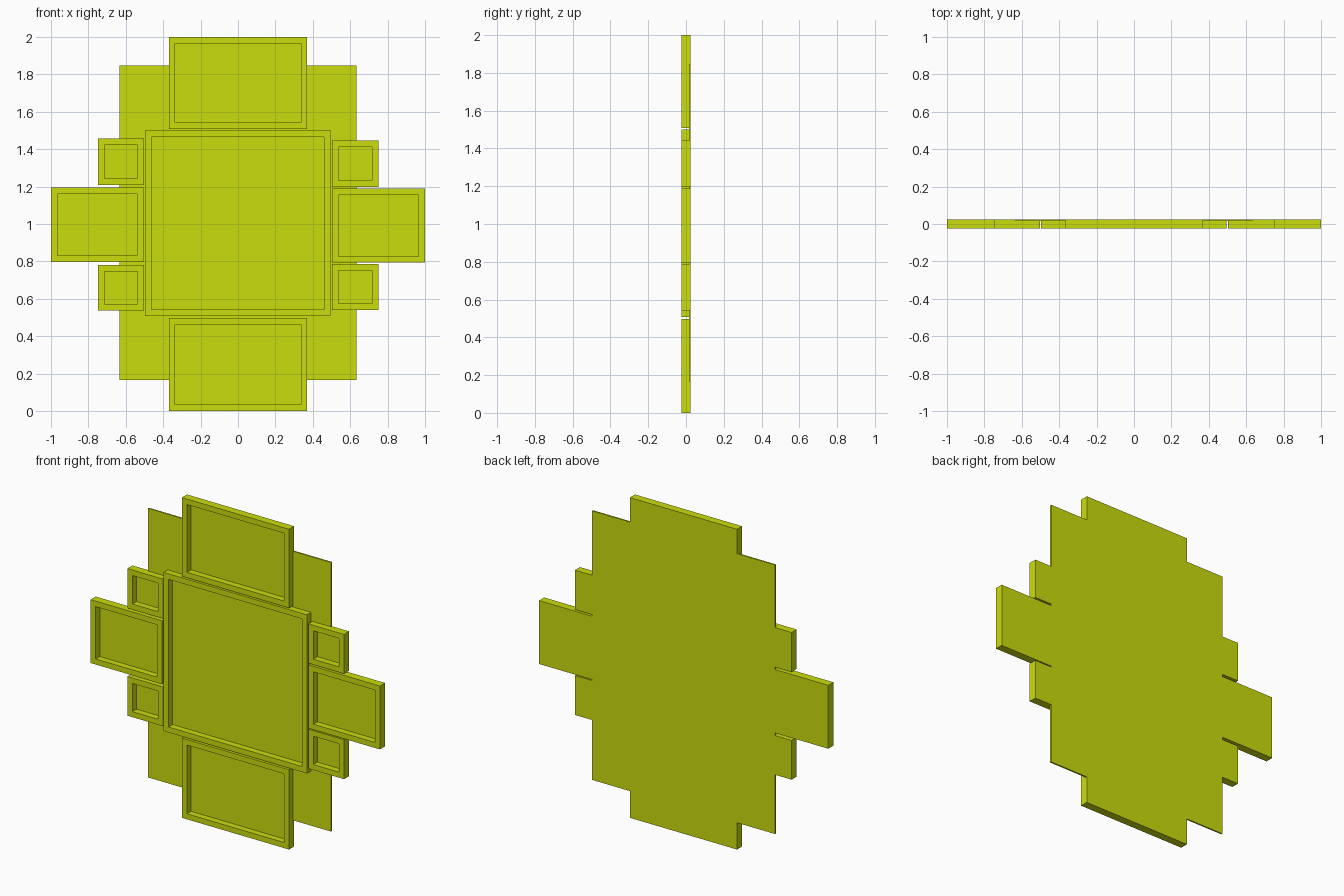
import bpy
import bmesh

if "Cube" in bpy.data.objects:
    bpy.data.objects.remove(bpy.data.objects["Cube"])

BACK, FRONT = 0.025, -0.025   # wall side and viewer side
FLOOR = 0.015                 # recess floor, level with the backing's face
RIM = 0.049                   # width of every frame border

mat = bpy.data.materials.new("lime")
mat.diffuse_color = (0.6, 0.73, 0.004, 1)
mat.use_nodes = True
mat.node_tree.nodes["Principled BSDF"].inputs["Base Color"].default_value = mat.diffuse_color


def add_object(name, bm):
    bmesh.ops.recalc_face_normals(bm, faces=bm.faces)
    mesh = bpy.data.meshes.new(name)
    bm.to_mesh(mesh)
    bm.free()
    mesh.materials.append(mat)
    bpy.context.collection.objects.link(bpy.data.objects.new(name, mesh))


def panel(name, x0, x1, z0, z1, y0=FRONT, recessed=True):
    """Box panel; the front face is inset and pushed back to form a frame."""
    bm = bmesh.new()
    bmesh.ops.create_cube(bm, size=1)
    for v in bm.verts:
        v.co = (x1 if v.co.x > 0 else x0,
                BACK if v.co.y > 0 else y0,
                z1 if v.co.z > 0 else z0)
    if recessed:
        bm.normal_update()
        face = min(bm.faces, key=lambda f: f.calc_center_median().y)
        bmesh.ops.inset_region(bm, faces=[face], thickness=RIM)
        # extrude the inner face straight back to make crisp recess walls
        ext = bmesh.ops.extrude_discrete_faces(bm, faces=[face])
        for v in ext["faces"][0].verts:
            v.co.y = FLOOR
    add_object(name, bm)


# Thin board joining all frames
panel("backing_board", -0.632, 0.632, 0.167, 1.847, y0=FLOOR, recessed=False)

# Picture frames: x range, z range
frames = {
    "centre_frame": (-0.496, 0.494, 0.508, 1.499),
    "top_frame": (-0.37, 0.37, 1.508, 2.0),
    "bottom_frame": (-0.37, 0.37, 0.0, 0.498),
    "left_frame": (-1.0, -0.506, 0.798, 1.194),
    "right_frame": (0.503, 0.998, 0.793, 1.189),
    "upper_left_small_frame": (-0.747, -0.502, 1.209, 1.456),
    "upper_right_small_frame": (0.503, 0.75, 1.199, 1.445),
    "lower_left_small_frame": (-0.747, -0.502, 0.537, 0.782),
    "lower_right_small_frame": (0.503, 0.75, 0.541, 0.787),
}
for name, bounds in frames.items():
    panel(name, *bounds)
